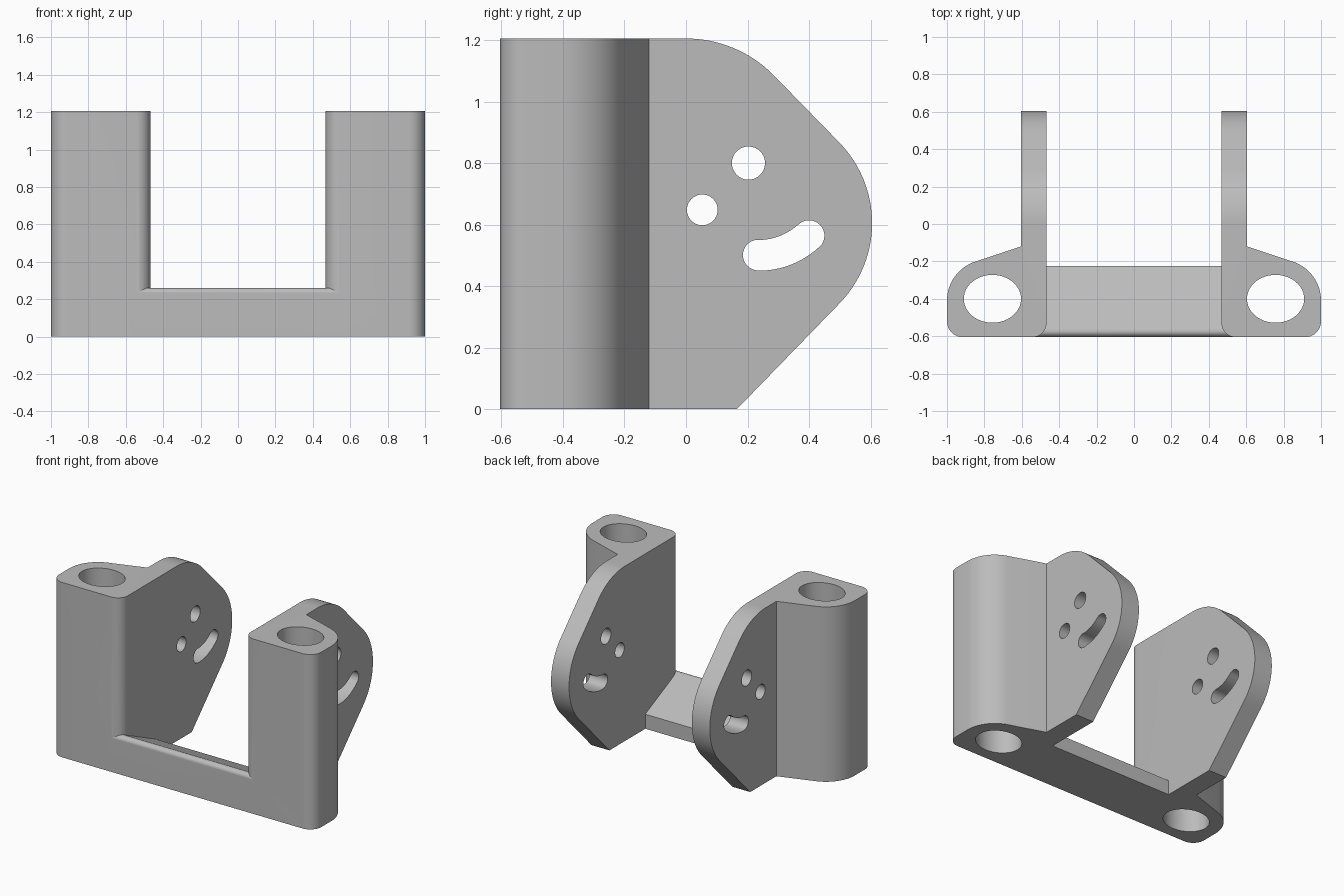
import bpy, bmesh, math

cube = bpy.data.objects.get("Cube")
if cube:
    bpy.data.objects.remove(cube, do_unlink=True)

HEIGHT = 1.205
grey = bpy.data.materials.new("plain grey")
grey.use_nodes = True
grey.diffuse_color = (0.5, 0.5, 0.5, 1)
grey.node_tree.nodes["Principled BSDF"].inputs["Base Color"].default_value = (0.5, 0.5, 0.5, 1)


def arc(cx, cy, rx, start, end, ry=None, steps=16):
    """Points along an arc, angles in degrees."""
    ry = ry or rx
    angles = [math.radians(start + (end - start) * i / steps) for i in range(steps + 1)]
    return [(cx + rx * math.cos(a), cy + ry * math.sin(a)) for a in angles]


def prism(name, outline, low, high, axis="Z"):
    """Extrude an outline along Z (outline in x, y) or X (outline in y, z)."""
    bm = bmesh.new()
    place = (lambda p: (p[0], p[1], low)) if axis == "Z" else (lambda p: (low, p[0], p[1]))
    face = bm.faces.new([bm.verts.new(place(p)) for p in outline])
    grown = bmesh.ops.extrude_face_region(bm, geom=[face])["geom"]
    move = (0, 0, high - low) if axis == "Z" else (high - low, 0, 0)
    bmesh.ops.translate(bm, vec=move, verts=[v for v in grown if isinstance(v, bmesh.types.BMVert)])
    bmesh.ops.recalc_face_normals(bm, faces=bm.faces)
    mesh = bpy.data.meshes.new(name)
    bm.to_mesh(mesh)
    bm.free()
    mesh.materials.append(grey)
    obj = bpy.data.objects.new(name, mesh)
    bpy.context.collection.objects.link(obj)
    return obj


def apply(obj, modifier):
    bpy.context.view_layer.objects.active = obj
    bpy.ops.object.modifier_apply(modifier=modifier.name)


def combine(obj, tool, operation):
    mod = obj.modifiers.new(operation.title(), "BOOLEAN")
    mod.operation, mod.object, mod.solver = operation, tool, "EXACT"
    apply(obj, mod)
    bpy.data.objects.remove(tool, do_unlink=True)


# Left post and side plate, as one plan outline
plan = (arc(0.543, -0.53, 0.075, 180, 270) + arc(0.915, -0.52, 0.085, 270, 360)
        + arc(0.78, -0.41, 0.22, 0, 70) + [(0.605, -0.12), (0.605, 0.7), (0.468, 0.7)])
plan = [(x, max(y, -0.605)) for x, y in plan]
bracket = prism("bracket", plan, 0, HEIGHT)

# Rounded side silhouette
side = ([(-0.8, -0.1), (0.068, -0.1)] + arc(0.23, 0.605, 0.375, -45, 45, steps=24)
        + arc(0, HEIGHT - 0.4, 0.4, 45, 90) + [(0, 1.4), (-0.8, 1.4)])
combine(bracket, prism("side_shape", side, 0.2, 1.2, "X"), "INTERSECT")

# Two round holes and a curved slot through the plate
slot = (arc(0.235, 0.742, 0.292, -90, -47) + arc(0.4, 0.564, 0.05, -47, 133)
        + arc(0.235, 0.742, 0.192, -47, -90) + arc(0.235, 0.501, 0.05, 90, 270))
slot = [p for i, p in enumerate(slot) if math.dist(p, slot[i - 1]) > 0.003]
for outline in (arc(0.203, 0.8, 0.054, 0, 345, steps=31),
                arc(0.053, 0.648, 0.05, 0, 345, steps=31), slot):
    combine(bracket, prism("plate_cutter", outline, 0.3, 0.8, "X"), "DIFFERENCE")

# Vertical oval bore through the post
bore = arc(0.757, -0.4, 0.153, 0, 352.5, ry=0.128, steps=47)
combine(bracket, prism("bore_cutter", bore, -0.2, 1.5), "DIFFERENCE")

# Matching right side
apply(bracket, bracket.modifiers.new("Mirror", "MIRROR"))

# Cross beam, sloping down to the back with a rounded front edge
beam = [(-0.605, 0), (-0.225, 0), (-0.225, 0.1)] + arc(-0.575, 0.23, 0.03, 67, 180, steps=8)
combine(bracket, prism("cross_beam", beam, -0.543, 0.543, "X"), "UNION")

bpy.ops.object.select_all(action="DESELECT")
bracket.select_set(True)
bpy.context.view_layer.objects.active = bracket
bpy.ops.object.shade_smooth_by_angle(angle=math.radians(15))
